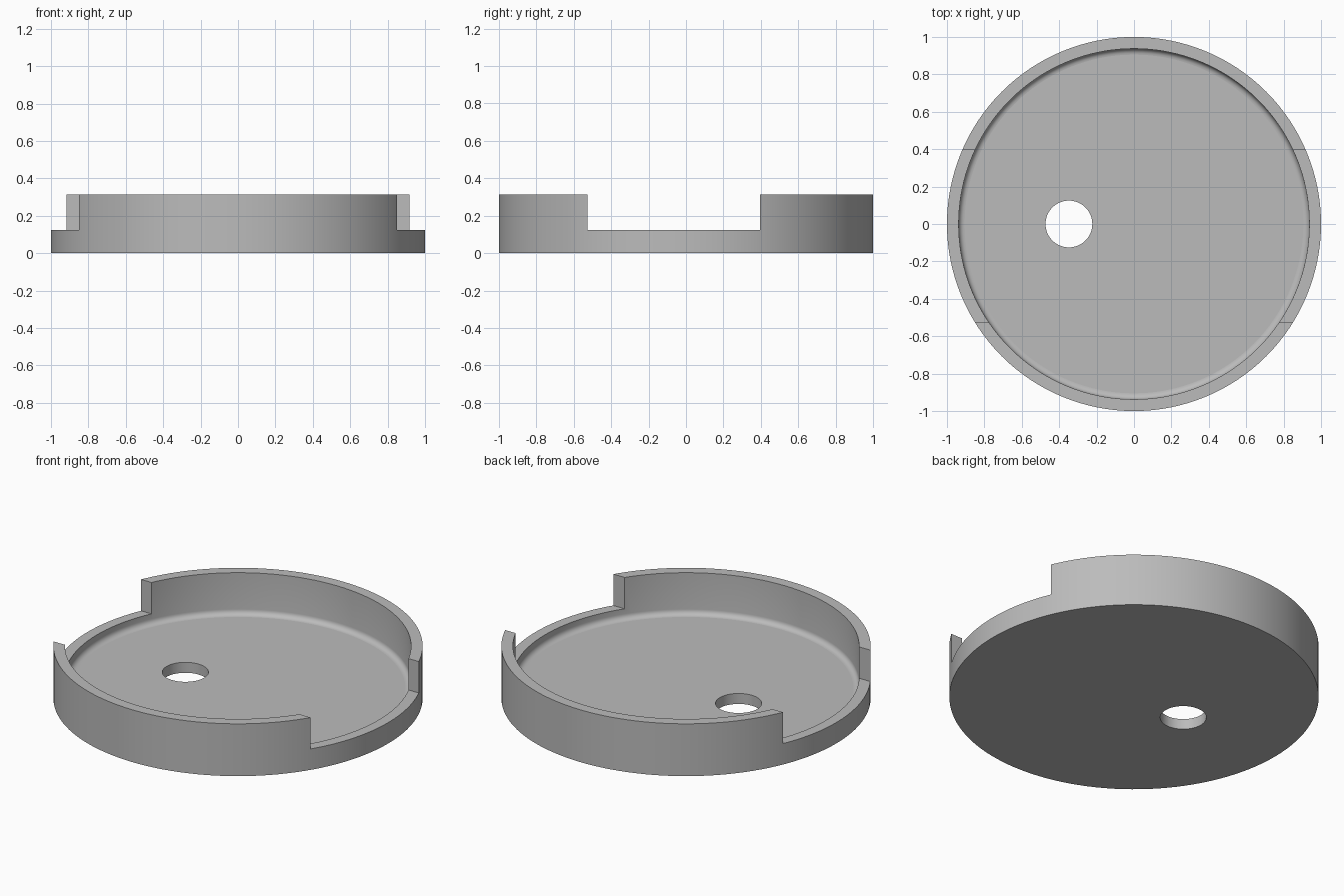
import bpy, bmesh, math
from mathutils import Vector

if "Cube" in bpy.data.objects:
    bpy.data.objects.remove(bpy.data.objects["Cube"], do_unlink=True)

OUTER, INNER = 1.0, 0.9375
FLOOR, STEP, TOP = 0.0625, 0.125, 0.3125
FILLET = 0.032
CUT_FRONT, CUT_BACK = -0.527, 0.396
HOLE_X, HOLE_R = -0.348, 0.125

grey = bpy.data.materials.new("plain_grey")
grey.use_nodes = True
colour = (0.5, 0.5, 0.5, 1)
grey.diffuse_color = colour
grey.node_tree.nodes["Principled BSDF"].inputs["Base Color"].default_value = colour


def subtract(target, cutter):
    """Cut one object out of another and discard the cutter."""
    cutter.hide_render = True
    cutter.data.materials.append(grey)
    mod = target.modifiers.new("cut", "BOOLEAN")
    mod.operation = "DIFFERENCE"
    mod.solver = "EXACT"
    mod.object = cutter
    bpy.context.view_layer.objects.active = target
    bpy.ops.object.modifier_apply(modifier=mod.name)
    bpy.data.objects.remove(cutter, do_unlink=True)


# Round tray: half section with a filleted inside corner, spun about z
profile = [(0, 0), (OUTER, 0), (OUTER, TOP), (INNER, TOP)]
for i in range(7):
    a = math.radians(90) * i / 6
    profile.append((INNER - FILLET + FILLET * math.cos(a),
                    FLOOR + FILLET - FILLET * math.sin(a)))
profile.append((0, FLOOR))

bm = bmesh.new()
verts = [bm.verts.new((r, 0, z)) for r, z in profile]
edges = [bm.edges.new(pair) for pair in zip(verts, verts[1:])]
bmesh.ops.spin(bm, geom=verts + edges, cent=(0, 0, 0), axis=(0, 0, 1),
               angle=math.tau, steps=128, use_merge=True)
bmesh.ops.remove_doubles(bm, verts=bm.verts, dist=1e-5)
bmesh.ops.recalc_face_normals(bm, faces=bm.faces)
mesh = bpy.data.meshes.new("tray")
bm.to_mesh(mesh)
bm.free()
tray = bpy.data.objects.new("tray", mesh)
bpy.context.collection.objects.link(tray)
mesh.materials.append(grey)

# Lowered rim on both sides
bpy.ops.mesh.primitive_cube_add(size=1, location=(0, (CUT_FRONT + CUT_BACK) / 2, STEP + 0.25))
side_cutter = bpy.context.object
side_cutter.name = "side_cutter"
side_cutter.scale = (3, CUT_BACK - CUT_FRONT, 0.5)
bpy.context.view_layer.update()
subtract(tray, side_cutter)

# Round hole through the floor
bpy.ops.mesh.primitive_cylinder_add(vertices=64, radius=HOLE_R, depth=0.4,
                                    location=(HOLE_X, 0, FLOOR / 2))
hole_cutter = bpy.context.object
hole_cutter.name = "hole_cutter"
subtract(tray, hole_cutter)

# Smooth curved walls, flat level faces
bpy.ops.object.select_all(action="DESELECT")
tray.select_set(True)
bpy.context.view_layer.objects.active = tray
bpy.ops.object.shade_smooth_by_angle(angle=math.radians(30))
for face in tray.data.polygons:
    if abs(face.normal.z) > 0.999:
        face.use_smooth = False
